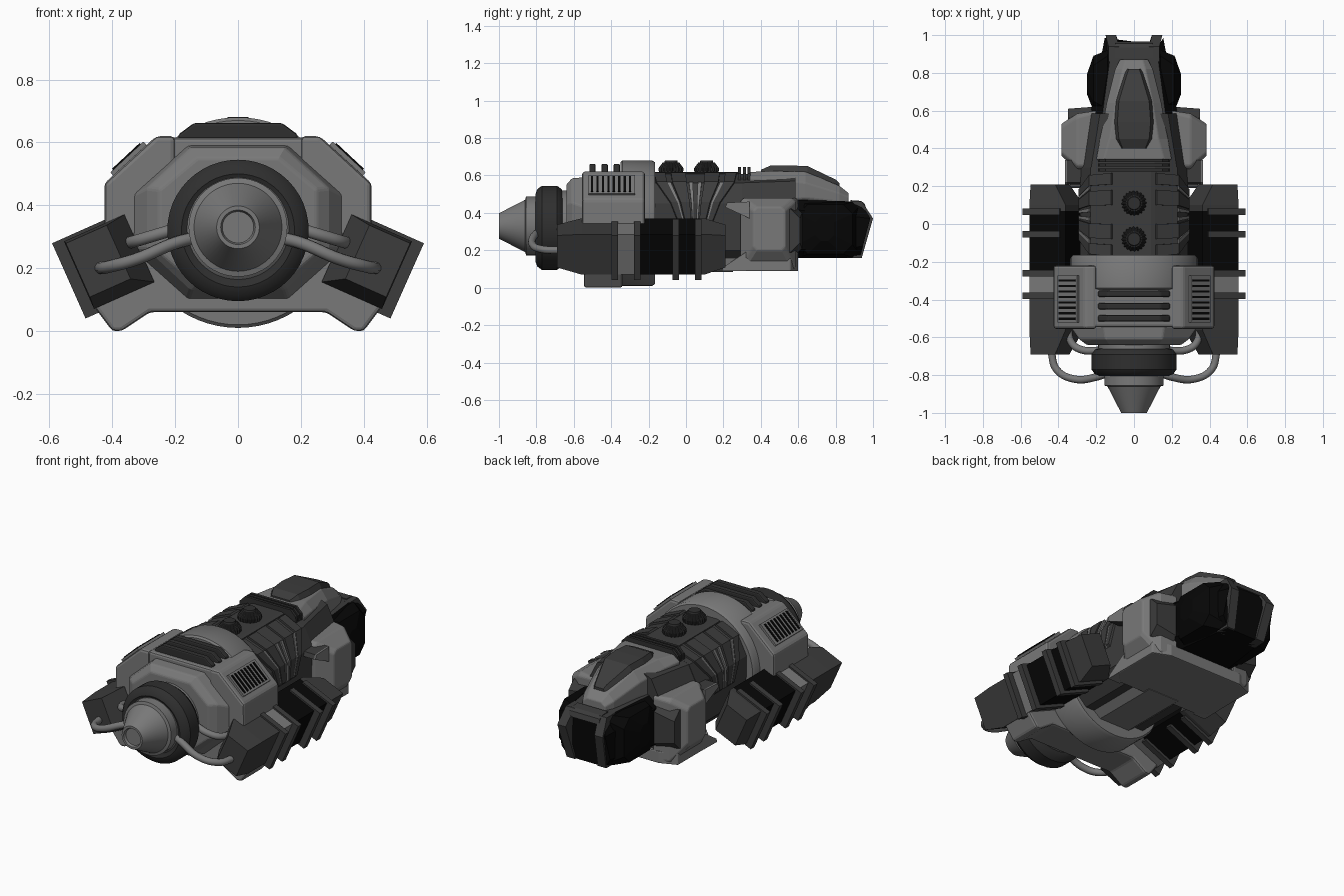
import bpy, bmesh, math

if "Cube" in bpy.data.objects:
    bpy.data.objects.remove(bpy.data.objects["Cube"])


def material(name, v):
    m = bpy.data.materials.new(name)
    m.diffuse_color = (v, v, v, 1)
    m.use_nodes = True
    m.node_tree.nodes["Principled BSDF"].inputs["Base Color"].default_value = m.diffuse_color
    return m


LIGHT = material("light_grey", 0.19)
DARK = material("dark_grey", 0.045)
RUBBER = material("charcoal", 0.028)
BLACK = material("black", 0.002)


def finish(name, bm, mat, mirror=False, bevel=0, smooth=False):
    bmesh.ops.recalc_face_normals(bm, faces=bm.faces)
    me = bpy.data.meshes.new(name)
    bm.to_mesh(me)
    bm.free()
    me.materials.append(mat)
    if smooth:
        me.polygons.foreach_set("use_smooth", [True] * len(me.polygons))
        me.set_sharp_from_angle(angle=math.radians(35))
    ob = bpy.data.objects.new(name, me)
    bpy.context.collection.objects.link(ob)
    if mirror:
        ob.modifiers.new("mirror", 'MIRROR').use_mirror_merge = False
    if bevel:
        b = ob.modifiers.new("bevel", 'BEVEL')
        b.width, b.segments, b.limit_method = bevel, 2, 'ANGLE'
    return ob


def loft(name, loops, mat, **kw):
    """Skin a row of equal-length point loops and cap both ends."""
    bm = bmesh.new()
    rows = [[bm.verts.new(p) for p in lp] for lp in loops]
    n = len(rows[0])
    for a, b in zip(rows, rows[1:]):
        for i in range(n):
            j = (i + 1) % n
            bm.faces.new((a[i], a[j], b[j], b[i]))
    bm.faces.new(rows[0])
    bm.faces.new(rows[-1])
    return finish(name, bm, mat, **kw)


def sym(half):
    return half + [(-x, *r) for x, *r in reversed(half)]


def at_y(pts, y):
    return [(x, y, z) for x, z in pts]


def extrude(name, pts, y0, y1, mat, **kw):
    return loft(name, [at_y(pts, y0), at_y(pts, y1)], mat, **kw)


def octo(y, hw, z0, z1, cx, cz):
    return at_y(sym([(hw - cx, z0), (hw, z0 + cz), (hw, z1 - cz), (hw - cx, z1)]), y)


def lathe_y(name, prof, zc, mat, n=48):
    ring = [(math.cos(2 * math.pi * i / n), math.sin(2 * math.pi * i / n)) for i in range(n)]
    return loft(name, [[(r * c, y, zc + r * s) for c, s in ring] for y, r in prof], mat, smooth=True)


def tilted(cx, cz, deg, u0, u1, v0, v1):
    """Rectangle in the xz plane, turned by deg about (cx, cz)."""
    c, s = math.cos(math.radians(deg)), math.sin(math.radians(deg))
    return [(cx + u * c - v * s, cz + u * s + v * c) for u, v in ((u0, v0), (u1, v0), (u1, v1), (u0, v1))]


# Engine nozzle, tyre-like ring and its hub
lathe_y("nozzle", [(-0.985, 0.05), (-1, 0.055), (-1, 0.068), (-0.86, 0.14), (-0.855, 0.157),
                   (-0.8, 0.157), (-0.79, 0.17), (-0.76, 0.17)], 0.33, LIGHT)
lathe_y("nozzle_ring", [(-0.79, 0.15), (-0.805, 0.18), (-0.795, 0.207), (-0.77, 0.225), (-0.69, 0.225),
                        (-0.665, 0.207), (-0.655, 0.18), (-0.66, 0.15)], 0.32, RUBBER)
lathe_y("engine_hub", [(-0.68, 0.19), (-0.54, 0.19)], 0.33, LIGHT)
loft("engine_collar", [octo(-0.64, 0.25, 0.15, 0.55, 0.12, 0.1), octo(-0.61, 0.29, 0.13, 0.585, 0.14, 0.13),
                       octo(-0.54, 0.34, 0.1, 0.59, 0.18, 0.16)], LIGHT, bevel=0.008)

# Rear armour: full cross-section with splayed feet, plus longer shoulders
extrude("rear_armour", sym([(0.28, 0.06), (0.37, 0.0), (0.40, 0.0), (0.46, 0.08), (0.36, 0.2),
                            (0.42, 0.32), (0.42, 0.47), (0.26, 0.615)]), -0.545, -0.34, LIGHT, bevel=0.012)
extrude("shoulder", [(0.2, 0.3), (0.425, 0.3), (0.425, 0.47), (0.26, 0.62), (0.2, 0.62)],
        -0.555, -0.22, LIGHT, mirror=True, bevel=0.014)
lathe_y("belly_drum", [(-0.35, 0.325), (-0.34, 0.335), (-0.18, 0.335), (-0.165, 0.325)], 0.345, LIGHT, 64)
for y in (-0.5, -0.435, -0.37):
    extrude("top_vent", sym([(0.19, 0.59), (0.19, 0.625), (0.14, 0.662)]), y - 0.017, y + 0.017,
            RUBBER, bevel=0.008)

# Slanted side grilles
for nm, u, v, y0, y1, m in [("grille_plate", 0.072, 0.012, -0.522, -0.272, LIGHT)] + \
        [("grille_slot", 0.06, 0.017, -0.508 + 0.029 * i, -0.496 + 0.029 * i, BLACK) for i in range(8)]:
    extrude(nm, tilted(0.345, 0.545, -43, -u, u, -0.02, v), y0, y1, m, mirror=True)

# Middle hull, top spine and light keel
HULL = [(0.2, 0.12), (0.28, 0.2), (0.285, 0.45), (0.23, 0.56), (0.11, 0.608)]
extrude("middle_hull", sym(HULL), -0.2, 0.3, DARK)
extrude("spine", sym([(0.11, 0.55), (0.11, 0.612), (0.09, 0.618)]), -0.18, 0.28, DARK)
extrude("keel", sym([(0.1, 0.085), (0.17, 0.14)]), -0.2, 0.25, LIGHT)
# Raised hull panels, fanning in toward the bottom, with light struts between
SIDE = [(0.115, 0.608), (0.231, 0.56), (0.287, 0.45), (0.287, 0.34)]
FAN = (1.0, 0.95, 0.6, 0.4)


def hull_strip(name, y0, y1, lift, mat, pts=SIDE, fan=FAN):
    loops = []
    for (x, z), k in zip(pts, fan):
        a, b = 0.05 + (y0 - 0.05) * k, 0.05 + (y1 - 0.05) * k
        loops.append([(x - 0.02, a, z - 0.02), (x - 0.02, b, z - 0.02),
                      (x + lift, b, z + lift), (x + lift, a, z + lift)])
    loft(name, loops, mat, mirror=True)


for y0, y1 in ((-0.17, -0.11), (-0.08, 0.0), (0.1, 0.18), (0.21, 0.27)):
    hull_strip("hull_panel", y0, y1, 0.008, DARK)
for y in (-0.1, 0.025, 0.075, 0.2):
    hull_strip("hull_strut", y - 0.011, y + 0.011, 0.006, LIGHT, SIDE[1:], FAN[1:])

# Two ribbed knobs on the spine
for yc in (-0.08, 0.11):
    def gear(r, z, d, n=80):
        return [((r - d * (i % 4 > 1)) * math.cos(2 * math.pi * i / n),
                 yc + (r - d * (i % 4 > 1)) * math.sin(2 * math.pi * i / n), z) for i in range(n)]
    loft("knob", [gear(0.055, 0.6, 0), gear(0.066, 0.625, 0.006), gear(0.066, 0.64, 0.006),
                  gear(0.045, 0.668, 0.004), gear(0.036, 0.669, 0), gear(0.033, 0.681, 0)], RUBBER)


# Tilted side pods with collars
def pod(y, small=False):
    r = (-0.085, 0.057, -0.075, 0.112) if small else (-0.15, 0.06, -0.115, 0.12)
    return at_y(tilted(0.45, 0.2, -24, *r), y)


loft("pod_front", [pod(-0.69, True), pod(-0.56), pod(-0.38)], DARK, mirror=True)
loft("pod_band", [pod(-0.38), pod(-0.26)], LIGHT, mirror=True)
loft("pod_core", [pod(-0.26), pod(0.07)], BLACK, mirror=True)
loft("pod_rear", [pod(0.07), pod(0.1), pod(0.21, True)], DARK, mirror=True)
for y in (-0.38, -0.26, -0.055, 0.065):
    extrude("pod_collar", tilted(0.45, 0.2, -24, -0.12, 0.097, -0.132, 0.13), y - 0.017, y + 0.017,
            DARK, mirror=True)

# Engine pipes
PIPES = [[(0.12, -0.78, 0.3), (0.2, -0.81, 0.28), (0.32, -0.82, 0.23), (0.41, -0.77, 0.205), (0.44, -0.67, 0.2)],
         [(0.18, -0.67, 0.33), (0.28, -0.665, 0.3), (0.33, -0.63, 0.285), (0.35, -0.52, 0.28)]]
for pts in PIPES:
    for s in (1, -1):
        cu = bpy.data.curves.new("engine_pipe", 'CURVE')
        cu.dimensions, cu.bevel_depth, cu.bevel_resolution, cu.use_fill_caps = '3D', 0.02, 3, True
        sp = cu.splines.new('BEZIER')
        sp.bezier_points.add(len(pts) - 1)
        for bp, (x, y, z) in zip(sp.bezier_points, pts):
            bp.co = (s * x, y, z)
            bp.handle_left_type = bp.handle_right_type = 'AUTO'
        cu.materials.append(LIGHT)
        bpy.context.collection.objects.link(bpy.data.objects.new("engine_pipe", cu))

# Forward hull, slats and floor plate
loft("forward_hull", [at_y(sym(HULL), 0.28),
                      at_y(sym([(0.18, 0.12), (0.23, 0.2), (0.24, 0.45), (0.18, 0.57), (0.1, 0.605)]), 0.585)], DARK)
for y in (0.287, 0.312, 0.337):
    extrude("slat", sym([(0.19, 0.56), (0.185, 0.61), (0.15, 0.645)]), y - 0.008, y + 0.008, RUBBER)
loft("floor_plate", [[(x, y, z) for x, y in sym([(0.27, 0.2), (0.34, 0.27), (0.34, 0.56), (0.24, 0.6)])]
                     for z in (0.088, 0.16)], LIGHT, bevel=0.006)


# Cheek armour, grown sideways along x
def side_oct(x, y0, y1, z0, z1, c):
    return [(x, y0 + c, z0), (x, y1 - c, z0), (x, y1, z0 + c), (x, y1, z1 - c),
            (x, y1 - c, z1), (x, y0 + c, z1), (x, y0, z1 - c), (x, y0, z0 + c)]


loft("cheek", [side_oct(0.2, 0.3, 0.6, 0.09, 0.48, 0.01), side_oct(0.3, 0.29, 0.585, 0.09, 0.48, 0.02),
               side_oct(0.385, 0.36, 0.53, 0.2, 0.43, 0.02)], LIGHT, mirror=True, bevel=0.008)
loft("cheek_pad", [side_oct(0.22, 0.48, 0.62, 0.16, 0.45, 0.05), side_oct(0.35, 0.5, 0.61, 0.19, 0.42, 0.05)],
     DARK, mirror=True)
ARM = [(0.34, 0.37), (0.34, 0.46), (0.22, 0.455), (0.21, 0.43)]
FOOT = [(0.32, 0.09), (0.32, 0.19), (0.2, 0.11), (0.19, 0.088)]
for nm, prof, x0, x1, m in (("cheek_arm", ARM, 0.27, 0.355, DARK), ("cheek_arm_face", ARM, 0.355, 0.364, LIGHT),
                            ("cheek_foot", FOOT, 0.26, 0.34, LIGHT)):
    loft(nm, [[(x, y, z) for y, z in prof] for x in (x0, x1)], m, mirror=True)

# Nose: black shell with dark top faces, side bulges and end pillars
nose = loft("nose", [at_y(sym([(0.17, 0.16), (0.235, 0.2), (0.235, 0.42), (0.17, 0.47)]), 0.56),
                     [(x, y, z) for x, z, y in sym([(0.12, 0.16, 0.93), (0.16, 0.22, 0.945),
                                                   (0.155, 0.37, 0.985), (0.12, 0.46, 0.93)])]], BLACK)
nose.data.materials.append(DARK)
for p in nose.data.polygons:
    p.material_index = 1 if p.normal.z > 0.8 else 0
loft("nose_bulge", [side_oct(0.14, 0.58, 0.92, 0.162, 0.458, 0.03), side_oct(0.215, 0.6, 0.89, 0.18, 0.445, 0.05),
                    side_oct(0.25, 0.69, 0.79, 0.25, 0.38, 0.03)], BLACK, mirror=True)
loft("nose_pillar", [[(x0 + dx, y, z) for x0, y, z in
                      ((0.08, 0.86, 0.16), (0.075, 0.94, 0.16), (0.095, 1.0, 0.37), (0.08, 0.94, 0.462), (0.08, 0.86, 0.462))]
                     for dx in (0, 0.055)], DARK, mirror=True)
loft("nose_brow", [[(x, 0.88, 0.44), (x, 0.965, 0.42), (x, 0.955, 0.45), (x, 0.935, 0.464), (x, 0.88, 0.468)]
                   for x in (-0.1, 0.1)], DARK)

# Canopy frame and raised window
loft("canopy_frame", [octo(y, hw, 0.42, z, cx, cz) for y, hw, z, cx, cz in
                      ((0.34, 0.2, 0.618, 0.04, 0.03), (0.45, 0.18, 0.624, 0.05, 0.04),
                       (0.64, 0.145, 0.62, 0.045, 0.06), (0.82, 0.1, 0.545, 0.04, 0.04),
                       (0.87, 0.075, 0.505, 0.03, 0.02))], LIGHT, bevel=0.006)
loft("canopy_window", [at_y(sym([(w + 0.015, z - 0.06), (w + 0.015, z - 0.03), (w, z)]), y) for y, w, z in
                       ((0.40, 0.06, 0.63), (0.45, 0.08, 0.652), (0.54, 0.088, 0.654),
                        (0.65, 0.08, 0.65), (0.8, 0.035, 0.578), (0.82, 0.028, 0.56))], DARK)
